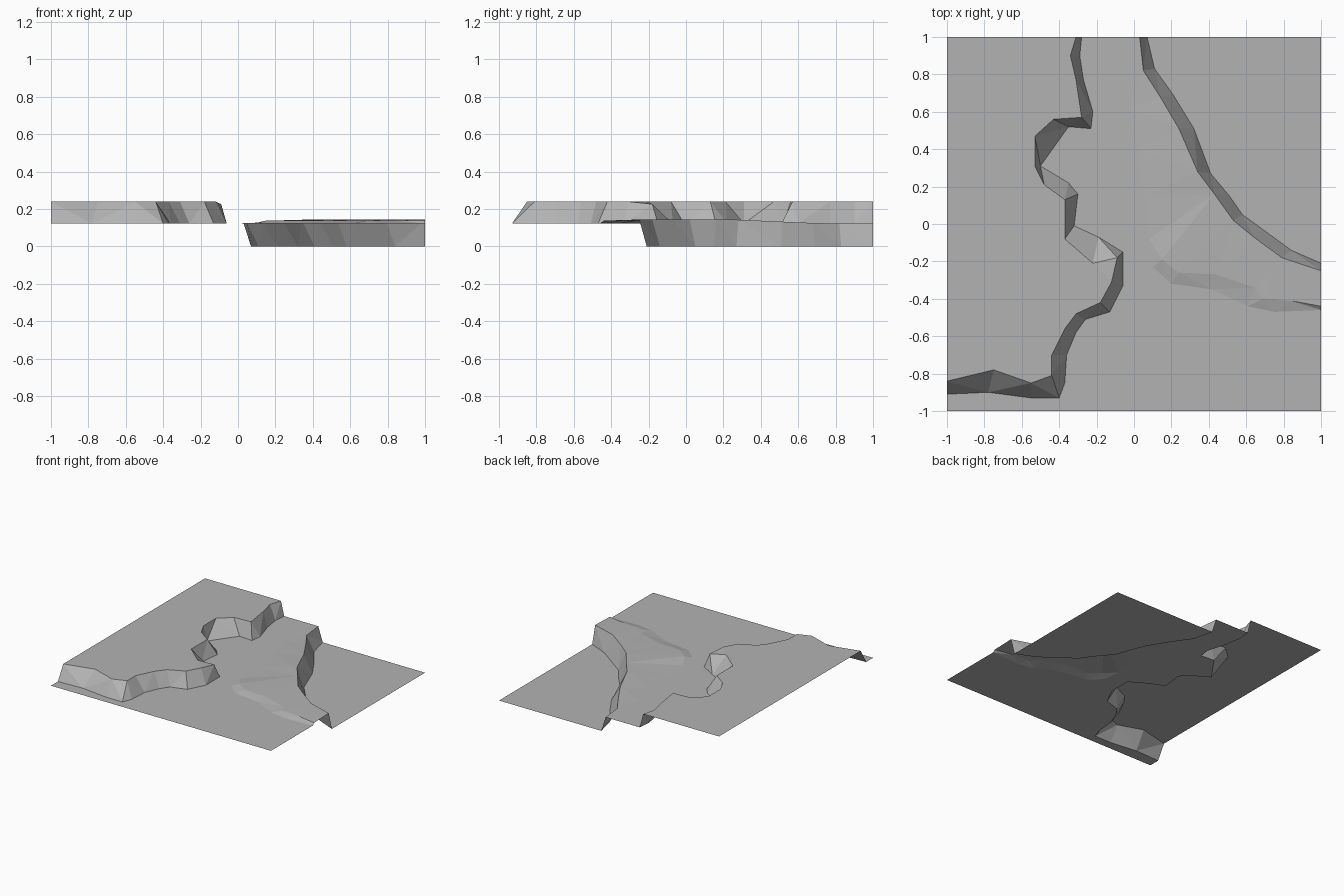
import bpy
import bmesh
from mathutils import Vector
from mathutils.geometry import delaunay_2d_cdt

cube = bpy.data.objects.get("Cube")
if cube:
    bpy.data.objects.remove(cube, do_unlink=True)

# Ground levels
LOW, MIDDLE, HIGH = 0.0, 0.122, 0.24

# Breaklines of the terrain, in hundredths of a unit
plateau_crest = [(-31, 100), (-34, 90), (-31, 77), (-28, 57), (-43, 56), (-53, 47),
                 (-53, 31), (-48, 21), (-37, 13), (-37, -8), (-22, -21), (-9, -18),
                 (-12, -31), (-18, -42), (-31, -48), (-37, -56), (-44, -70),
                 (-44, -81), (-55, -85), (-75, -78), (-100, -84)]
plateau_foot = [(-28, 100), (-29, 90), (-27, 77), (-22, 60), (-23, 51), (-35, 52),
                (-50, 31), (-35, 22), (-30, 16), (-32, -1), (-19, -7), (-6, -15),
                (-6, -33), (-13, -47), (-26, -51), (-31, -58), (-36, -70),
                (-37, -85), (-40, -93), (-55, -93), (-78, -90), (-100, -91)]
bank_crest = [(3, 100), (5, 82), (14, 68), (24, 51), (34, 28), (43, 16), (53, 2),
              (64, -7), (79, -18), (100, -25)]
bank_foot = [(7, 100), (11, 83), (21, 69), (32, 51), (41, 27), (51, 15), (58, 5),
             (69, -3), (84, -14), (100, -21)]
ridge_top = [(15, -19), (24, -26), (44, -27), (65, -34), (69, -40), (84, -41), (100, -44)]
ridge_foot = [(5, 82), (-3, 62), (2, 40), (6, 15), (8, -8), (10, -23), (20, -32),
              (42, -35), (61, -44), (75, -47), (100, -46)]


def plateau_height(x, y):
    # the tip of the headland dips a little
    return HIGH - 0.014 * (x > -0.1)


def bank_height(x, y):
    # the bank swells toward the front, where the ridge joins it
    rise = min(max((0.75 - y) / 0.5, 0), 1)
    return MIDDLE + 0.022 * rise


points, heights, edges, known = [], [], [], {}


def add_point(x, y, height):
    key = (x, y)
    if key not in known:
        known[key] = len(points)
        points.append(Vector((x / 100, y / 100)))
        heights.append(height(x / 100, y / 100) if callable(height) else height)
    return known[key]


def add_line(line, height):
    ids = [add_point(x, y, height) for x, y in line]
    edges.extend(zip(ids, ids[1:]))


# Corners of the sheet
for x, y, level in ((-100, 100, HIGH), (-100, -100, MIDDLE),
                    (100, -100, MIDDLE), (100, 100, LOW)):
    add_point(x, y, level)

add_line(plateau_crest, plateau_height)
add_line(plateau_foot, MIDDLE)
add_line(bank_crest, bank_height)
add_line(bank_foot, LOW)
add_line(ridge_top, MIDDLE + 0.016)
add_line(ridge_foot, MIDDLE)

# Triangulate the sheet so that every breakline stays an edge
flat, _, faces, sources, _, _ = delaunay_2d_cdt(points, edges, [], 0, 0.0001)


def height_of(index):
    if sources[index]:
        return heights[sources[index][0]]
    nearest = min(range(len(points)), key=lambda i: (points[i] - flat[index]).length)
    return heights[nearest]


bm = bmesh.new()
verts = [bm.verts.new((p.x, p.y, height_of(i))) for i, p in enumerate(flat)]
for face in faces:
    bm.faces.new([verts[i] for i in face])
bm.normal_update()
for face in bm.faces:
    if face.normal.z < 0:
        face.normal_flip()

# Merge the level ground into broad flat faces
bmesh.ops.dissolve_limit(bm, angle_limit=0.002, verts=bm.verts[:], edges=bm.edges[:])

mesh = bpy.data.meshes.new("terrain")
bm.to_mesh(mesh)
bm.free()
terrain = bpy.data.objects.new("terrain", mesh)
bpy.context.collection.objects.link(terrain)

# Plain grey ground
grey = bpy.data.materials.new("ground grey")
grey.use_nodes = True
colour = (0.45, 0.45, 0.45, 1)
grey.diffuse_color = colour
grey.node_tree.nodes["Principled BSDF"].inputs["Base Color"].default_value = colour
mesh.materials.append(grey)
